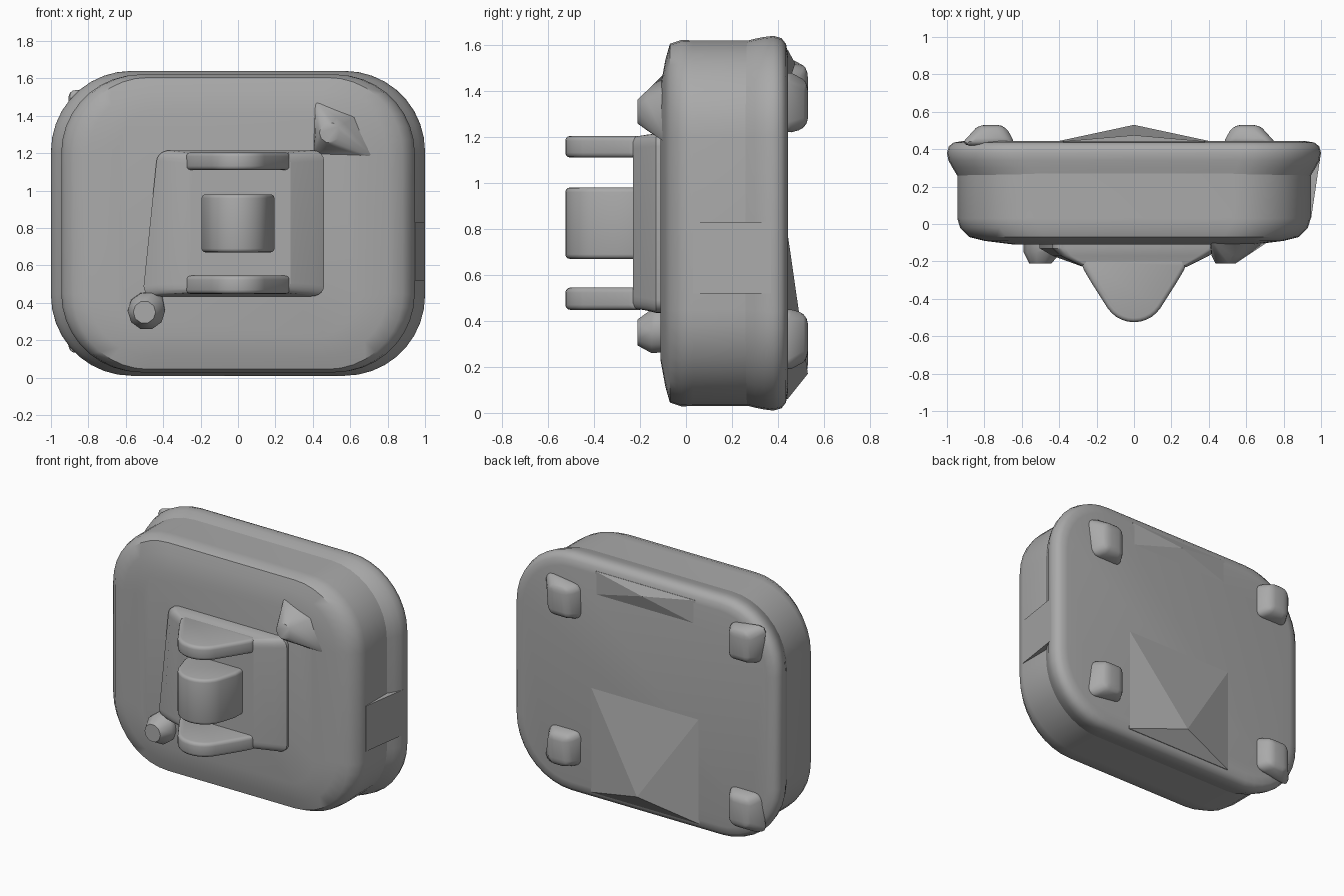
import bpy, bmesh, math
from mathutils import Vector

if "Cube" in bpy.data.objects:
    bpy.data.objects.remove(bpy.data.objects["Cube"], do_unlink=True)

grey = bpy.data.materials.new("plain grey")
grey.use_nodes = True
COLOUR = (0.4, 0.4, 0.4, 1)
grey.diffuse_color = COLOUR
grey.node_tree.nodes["Principled BSDF"].inputs["Base Color"].default_value = COLOUR


def finish(bm, name, bevel=0, angle=35):
    bmesh.ops.recalc_face_normals(bm, faces=bm.faces[:])
    mesh = bpy.data.meshes.new(name)
    bm.to_mesh(mesh)
    bm.free()
    ob = bpy.data.objects.new(name, mesh)
    bpy.context.collection.objects.link(ob)
    mesh.materials.append(grey)
    bpy.ops.object.select_all(action='DESELECT')
    ob.select_set(True)
    bpy.context.view_layer.objects.active = ob
    if bevel:
        mod = ob.modifiers.new("soft_edges", 'BEVEL')
        mod.width, mod.segments, mod.limit_method = bevel, 3, 'ANGLE'
        bpy.ops.object.modifier_apply(modifier=mod.name)
    bpy.ops.object.shade_smooth_by_angle(angle=math.radians(angle))
    return ob


def rounded_rect(hx, hz, r, steps=9):
    pts = []
    for k, (sx, sz) in enumerate([(1, 1), (-1, 1), (-1, -1), (1, -1)]):
        for i in range(steps + 1):
            a = math.pi / 2 * (k + i / steps)
            pts.append((sx * (hx - r) + r * math.cos(a), sz * (hz - r) + r * math.sin(a)))
    return pts


def loft(name, rings, angle=35):
    """Join rings of points, then cap both ends."""
    bm = bmesh.new()
    loops = [[bm.verts.new(p) for p in ring] for ring in rings]
    n = len(loops[0])
    for a, b in zip(loops, loops[1:]):
        for i in range(n):
            bm.faces.new((a[i], a[(i + 1) % n], b[(i + 1) % n], b[i]))
    bm.faces.new(loops[0])
    bm.faces.new(loops[-1])
    return finish(bm, name, 0, angle)


def hull(name, points, bevel=0, angle=35):
    bm = bmesh.new()
    for p in points:
        bm.verts.new(p)
    res = bmesh.ops.convex_hull(bm, input=bm.verts[:])
    junk = [g for g in res["geom_interior"] if isinstance(g, bmesh.types.BMVert)]
    bmesh.ops.delete(bm, geom=junk, context='VERTS')
    bmesh.ops.dissolve_limit(bm, angle_limit=0.01, verts=bm.verts[:], edges=bm.edges[:])
    return finish(bm, name, bevel, angle)


def case(name, profile, cz=0.825, angle=40):
    return loft(name, [[(x, y, cz + z) for x, z in rounded_rect(hx, hz, r)]
                       for y, hx, hz, r in profile], angle)


# Main case with a softly sloped front
case("case_body", [(0.36, 0.945, 0.795, 0.42), (0.03, 0.945, 0.795, 0.42),
                   (-0.02, 0.93, 0.797, 0.42), (-0.07, 0.88, 0.78, 0.4),
                   (-0.09, 0.8, 0.71, 0.34), (-0.11, 0.64, 0.6, 0.2)])

# Rounded rear rim
case("rear_rim", [(0.25, 0.94, 0.79, 0.42), (0.3, 0.97, 0.802, 0.42),
                  (0.34, 0.992, 0.81, 0.43), (0.38, 1.0, 0.815, 0.43),
                  (0.415, 0.99, 0.805, 0.42), (0.435, 0.965, 0.78, 0.4),
                  (0.443, 0.92, 0.735, 0.36)])

# Low pyramids on the back
def ridge(name, hx, z0, z1, apex):
    base = [(x, 0.43, z) for x in (-hx, hx) for z in (z0, z1)]
    hull(name, base + [(x, 0.442, z) for x, y, z in base] + [apex], angle=5)

ridge("lower_back_ridge", 0.41, 0.06, 0.78, (0, 0.53, 0.17))
ridge("upper_back_ridge", 0.38, 1.42, 1.58, (0, 0.475, 1.52))

# Four rear feet
for side, x, zs in (("left", 0.6, (1.34, 0.33)), ("right", -0.76, (1.4, 0.27))):
    for level, z in zip(("upper", "lower"), zs):
        out = 1 if level == "upper" else -1
        sx = 1 if x > 0 else -1
        base = [(x + sx * 0.17, 0.42, z + out * 0.16), (x + sx * 0.13, 0.42, z - out * 0.13),
                (x - sx * 0.13, 0.42, z + out * 0.12), (x - sx * 0.13, 0.42, z - out * 0.13)]
        tip = [(x + i, 0.53, z + k) for i in (-0.07, 0.07) for k in (-0.1, 0.1)]
        hull(side + "_" + level + "_foot", base + tip, 0.04)

# Mounting plate on the front, wider toward its lower right corner
outline = rounded_rect(0.5, 0.5, 0.07, 5)
def plate_ring(y, x0, x1, skew, z0, z1):
    ring = []
    for u, v in outline:
        left = x0 - skew * (0.5 - v)
        ring.append((left + (x1 - left) * (u + 0.5), y, z0 + (z1 - z0) * (v + 0.5)))
    return ring

loft("mounting_plate", [plate_ring(-0.08, -0.43, 0.46, 0.08, 0.435, 1.215),
                        plate_ring(-0.13, -0.43, 0.46, 0.08, 0.435, 1.215),
                        plate_ring(-0.17, -0.39, 0.4, 0.05, 0.445, 1.21),
                        plate_ring(-0.23, -0.27, 0.28, 0.0, 0.455, 1.2)], 25)

# Lugs and central block, all with a rounded nose
def nosed_block(name, half_root, neck, radius, z0, z1, bevel):
    side = [(half_root, -0.18), (half_root, -0.23), neck]
    nose = [(radius * math.cos(a), -0.525 + radius - radius * math.sin(a))
            for a in [math.pi / 2 * i / 8 for i in range(9)]]
    half = side + nose
    pts = half + [(-x, y) for x, y in half]
    hull(name, [(x, y, z) for x, y in pts for z in (z0, z1)], bevel)

nosed_block("upper_lug", 0.277, (0.23, -0.31), 0.17, 1.11, 1.205, 0.022)
nosed_block("lower_lug", 0.277, (0.23, -0.31), 0.17, 0.448, 0.545, 0.022)
nosed_block("central_block", 0.195, (0.195, -0.3), 0.17, 0.67, 0.98, 0.02)

# Pointed bump at the upper left, small knob at the lower right
def dome_points(x, z, r, y):
    return [(x + r * math.cos(a), y, z + r * math.sin(a))
            for a in [math.tau * i / 10 for i in range(10)]]

hull("front_bump", [(0.41, -0.08, 1.49), (0.4, -0.08, 1.18), (0.74, -0.08, 1.17),
                    (0.64, -0.08, 1.4)]
     + dome_points(0.5, 1.31, 0.085, -0.17) + dome_points(0.49, 1.31, 0.055, -0.21), angle=45)
hull("front_knob", dome_points(-0.49, 0.36, 0.1, -0.08) + dome_points(-0.49, 0.355, 0.1, -0.15)
     + dome_points(-0.5, 0.35, 0.06, -0.21) + [(-0.41, -0.1, 0.46)], angle=45)

# Fillet wedge under the rim on the left side
hull("side_wedge", [(x, y, z) for z in (0.52, 0.83)
                    for x, y in ((0.9, 0.02), (0.947, 0.03), (0.998, 0.37), (0.9, 0.37))], angle=10)
